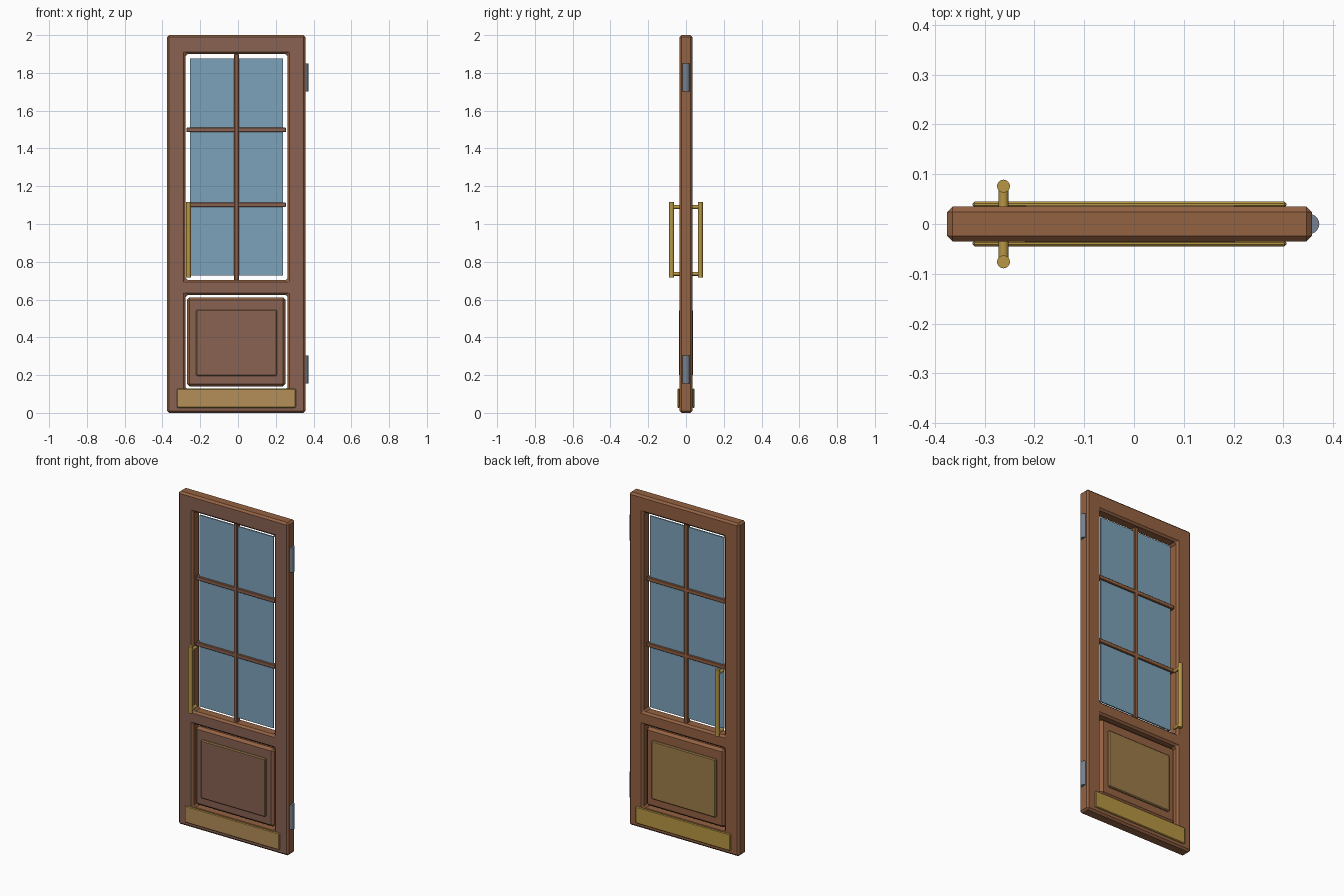
import bpy, bmesh
from mathutils import Matrix

cube = bpy.data.objects.get("Cube")
if cube:
    bpy.data.objects.remove(cube, do_unlink=True)

CX = -0.008  # centre line of the door leaf


def make_material(name, rgb):
    """Flat colour given as 0-255 display values."""
    lin = [((c / 255 + 0.055) / 1.055) ** 2.4 for c in rgb] + [1.0]
    m = bpy.data.materials.new(name)
    m.use_nodes = True
    m.diffuse_color = lin
    m.node_tree.nodes["Principled BSDF"].inputs["Base Color"].default_value = lin
    return m


wood_front = make_material("umber wood", (136, 98, 82))
wood = make_material("warm brown wood", (148, 98, 66))
tan = make_material("tan wood", (158, 124, 74))
brass = make_material("brass", (184, 150, 68))
brass_front = make_material("dull brass", (180, 142, 88))
glass = make_material("blue glass", (124, 162, 186))
steel = make_material("grey steel", (118, 130, 145))


def finish(bm, name, mats, rule=None):
    bmesh.ops.recalc_face_normals(bm, faces=bm.faces)
    bm.normal_update()
    if rule:
        for f in bm.faces:
            f.material_index = rule(f)
    me = bpy.data.meshes.new(name)
    bm.to_mesh(me)
    bm.free()
    for m in mats:
        me.materials.append(m)
    ob = bpy.data.objects.new(name, me)
    bpy.context.collection.objects.link(ob)
    return ob


def bevel_sharp(bm, width):
    edges = [e for e in bm.edges if e.calc_face_angle(0) > 0.5]
    bmesh.ops.bevel(bm, geom=edges, offset=width, segments=1,
                    affect='EDGES', clamp_overlap=True)


def box(name, x, y, z, mats, bevel=0, rule=None):
    """Chamfered block from three (low, high) ranges."""
    bm = bmesh.new()
    bmesh.ops.create_cube(bm, size=1)
    for v in bm.verts:
        for i, (a, b) in enumerate((x, y, z)):
            v.co[i] = (a + b) / 2 + v.co[i] * (b - a)
    if bevel:
        bevel_sharp(bm, bevel)
    return finish(bm, name, mats, rule)


def rod(name, centre, radius, length, axis, mat, sides=20):
    bm = bmesh.new()
    rot = Matrix.Rotation(1.5707963, 4, 'X') if axis == 'Y' else Matrix()
    bmesh.ops.create_cone(bm, cap_ends=True, segments=sides, radius1=radius,
                          radius2=radius, depth=length,
                          matrix=Matrix.Translation(centre) @ rot)
    for f in bm.faces:
        f.smooth = len(f.verts) == 4
    for e in bm.edges:
        e.smooth = e.calc_face_angle(0) < 0.6
    return finish(bm, name, [mat])


def front_rule(f):
    return 0 if f.normal.y < -0.9 else 1


# Door frame: one slab with a window opening and a panel opening
xs = (-0.375, -0.277, 0.262, 0.357)
zs = (0, 0.125, 0.625, 0.703, 1.9, 2)
bm = bmesh.new()
grid = [[bm.verts.new((x, -0.035, z)) for z in zs] for x in xs]
for i in range(len(xs) - 1):
    for j in range(len(zs) - 1):
        if i == 1 and j in (1, 3):
            continue
        bm.faces.new((grid[i][j], grid[i + 1][j],
                      grid[i + 1][j + 1], grid[i][j + 1]))
ext = bmesh.ops.extrude_face_region(bm, geom=bm.faces[:], use_keep_orig=True)
for v in ext["geom"]:
    if isinstance(v, bmesh.types.BMVert):
        v.co.y = 0.035
bmesh.ops.recalc_face_normals(bm, faces=bm.faces)
bevel_sharp(bm, 0.011)
finish(bm, "door_frame", [wood_front, wood], front_rule)

# Glass and glazing bars
box("window_glass", (CX - 0.246, CX + 0.246), (-0.004, 0.004),
    (0.727, 1.877), [glass])
box("vertical_glazing_bar", (CX - 0.012, CX + 0.012), (-0.014, 0.014),
    (0.70, 1.9), [wood_front, wood], 0.003, front_rule)
for name, z in (("lower", 1.102), ("upper", 1.498)):
    box(name + "_glazing_bar", (CX - 0.264, CX + 0.262), (-0.0135, 0.0135),
        (z - 0.012, z + 0.012), [wood_front, wood], 0.003, front_rule)

# Lower panel with a raised field on both faces
box("lower_panel", (CX - 0.262, CX + 0.26), (-0.025, 0.025),
    (0.14, 0.612), [wood_front, wood], 0.014, front_rule)


def field_rule(f):
    return 0 if f.normal.y < -0.9 else 1


box("raised_panel_field", (CX - 0.214, CX + 0.214), (-0.037, 0.037),
    (0.196, 0.546), [wood_front, tan], 0.005, field_rule)

# Kick plates and pull handles, front and back
for side, s in (("front", -1), ("back", 1)):
    box(side + "_kick_plate", (CX - 0.316, CX + 0.314),
        tuple(sorted((s * 0.033, s * 0.045))), (0.027, 0.128),
        [brass_front, brass], 0.004, front_rule)
    rod(side + "_handle_bar", (-0.262, s * 0.076, 0.916), 0.013, 0.4, 'Z', brass)
    for name, z in (("lower", 0.736), ("upper", 1.09)):
        rod(f"{side}_{name}_handle_post", (-0.262, s * 0.051, z),
            0.01, 0.05, 'Y', brass)

# Hinge barrels
for name, z in (("lower", 0.23), ("upper", 1.775)):
    rod(name + "_hinge", (0.352, 0, z), 0.02, 0.148, 'Z', steel)
